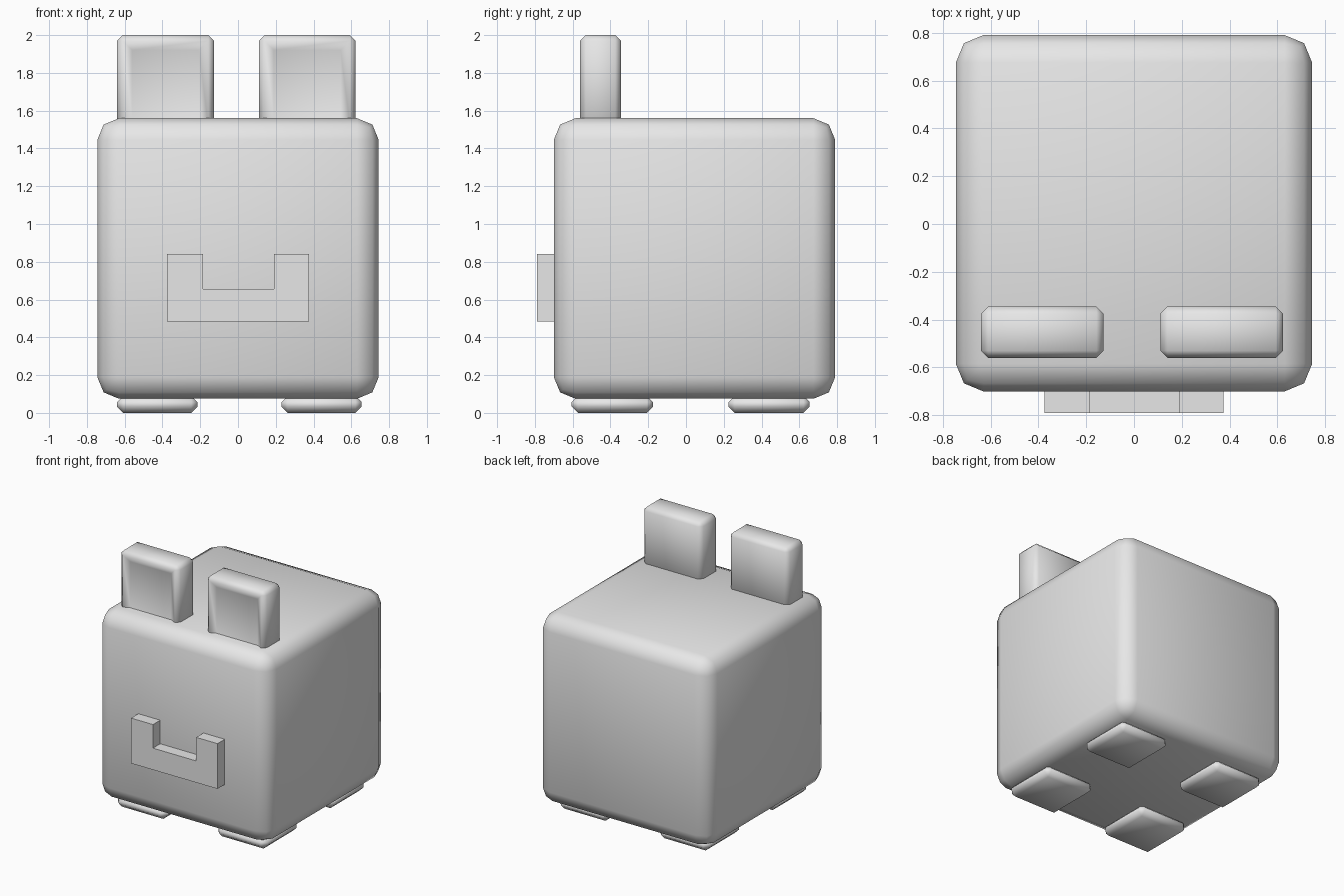
import bpy
import bmesh
from mathutils import Matrix, Vector

cube = bpy.data.objects.get("Cube")
if cube:
    bpy.data.objects.remove(cube, do_unlink=True)

grey = bpy.data.materials.new("light_grey")
grey.use_nodes = True
colour = (0.8, 0.8, 0.8, 1)
grey.diffuse_color = colour
grey.node_tree.nodes["Principled BSDF"].inputs["Base Color"].default_value = colour


def finish(name, bm, smooth=True):
    """Turn a bmesh into a named object with the shared material."""
    bmesh.ops.recalc_face_normals(bm, faces=bm.faces)
    for face in bm.faces:
        face.smooth = smooth
    mesh = bpy.data.meshes.new(name)
    bm.to_mesh(mesh)
    bm.free()
    mesh.materials.append(grey)
    obj = bpy.data.objects.new(name, mesh)
    bpy.context.collection.objects.link(obj)
    return obj


def rounded_box(low, high, radius, segments):
    """Box between two corners with all edges bevelled."""
    low, high = Vector(low), Vector(high)
    size = high - low
    bm = bmesh.new()
    place = Matrix.Translation((low + high) / 2) @ Matrix.Diagonal((*size, 1))
    bmesh.ops.create_cube(bm, size=1, matrix=place)
    bmesh.ops.bevel(bm, geom=bm.edges[:], offset=radius, segments=segments,
                    profile=0.5, affect='EDGES')
    bm.normal_update()
    return bm


# Body
finish("body", rounded_box((-0.745, -0.7, 0.075), (0.745, 0.79, 1.56), 0.115, 2))

# Ears, each with a shallow hollow in front
for name, x in (("left_ear", 0.11), ("right_ear", -0.64)):
    bm = rounded_box((x, -0.56, 1.485), (x + 0.513, -0.345, 2.0), 0.03, 1)
    front = min(bm.faces, key=lambda f: f.calc_center_median().y)
    bmesh.ops.inset_region(bm, faces=[front], thickness=0.07, depth=-0.025)
    finish(name, bm)

# Feet
for side, x in (("left", 0.23), ("right", -0.64)):
    for end, y in (("front", -0.605), ("back", 0.225)):
        bm = rounded_box((x, y, 0), (x + 0.425, y + 0.43, 0.09), 0.033, 1)
        finish(f"{end}_{side}_foot", bm)

# Mouth: a raised U-shaped plate
outline = [(-0.375, 0.485), (0.375, 0.485), (0.375, 0.84), (0.19, 0.84),
           (0.19, 0.655), (-0.185, 0.655), (-0.185, 0.84), (-0.375, 0.84)]
bm = bmesh.new()
plate = bm.faces.new([bm.verts.new((x, -0.79, z)) for x, z in outline])
side = bmesh.ops.extrude_face_region(bm, geom=[plate], use_keep_orig=True)
moved = [v for v in side["geom"] if isinstance(v, bmesh.types.BMVert)]
bmesh.ops.translate(bm, verts=moved, vec=(0, 0.1, 0))
finish("mouth", bm, smooth=False)
